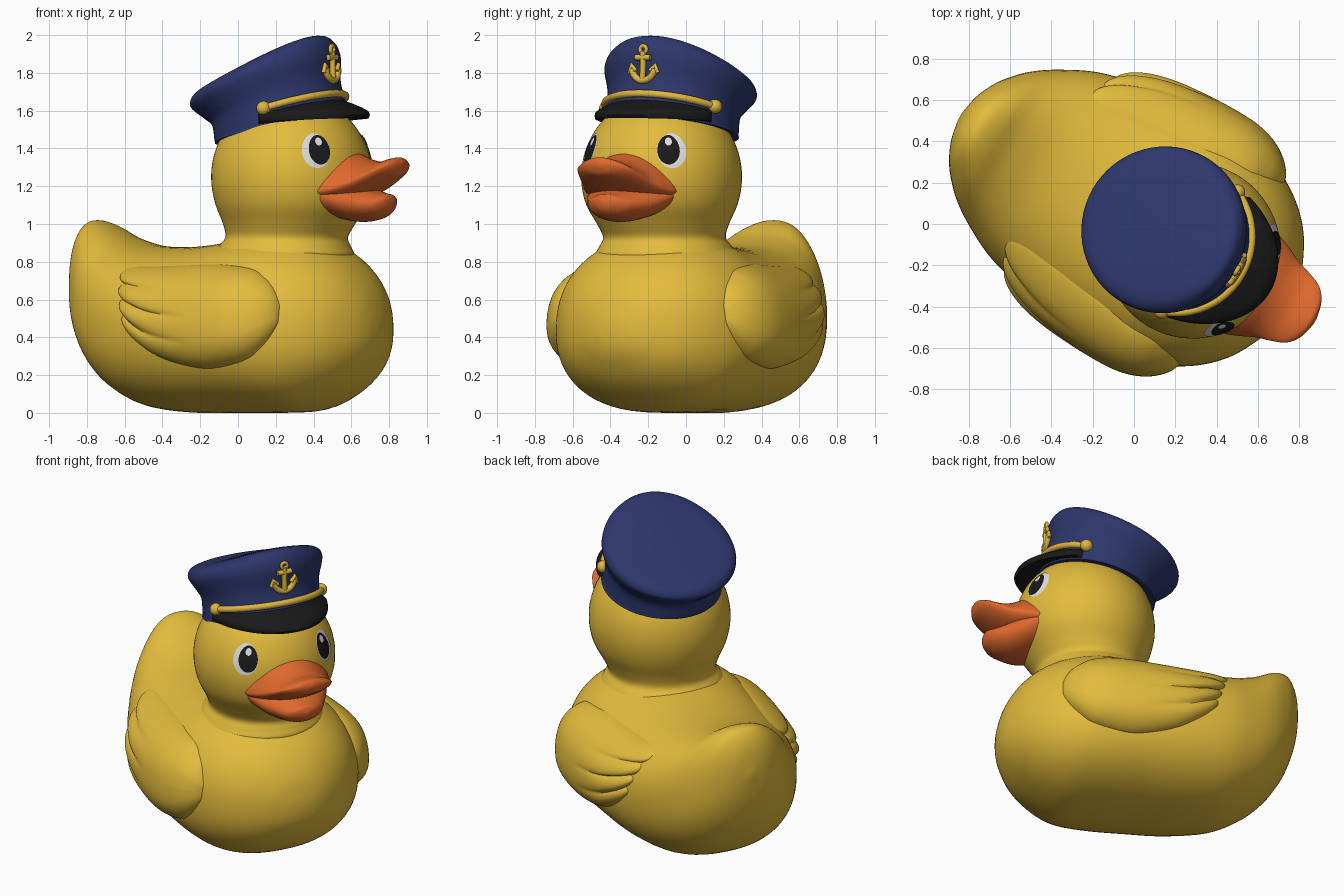
import bpy, bmesh, math
from math import sin, cos, pi, radians, sqrt
from mathutils import Vector

if "Cube" in bpy.data.objects:
    bpy.data.objects.remove(bpy.data.objects["Cube"])

YAW = radians(-30)   # the whole toy is turned towards +x
MID = 0.03           # sideways offset of its symmetry plane
CAPV = 0.018         # extra sideways offset of the cap


def mat(name, r, g, b):
    m = bpy.data.materials.new(name)
    m.diffuse_color = (r, g, b, 1)
    m.use_nodes = True
    m.node_tree.nodes["Principled BSDF"].inputs["Base Color"].default_value = m.diffuse_color
    return m


yellow = mat("duck yellow", 0.77, 0.50, 0.046)
orange = mat("beak orange", 0.74, 0.14, 0.026)
navy = mat("cap navy", 0.026, 0.038, 0.15)
black = mat("black", 0.010, 0.010, 0.010)
white = mat("white", 0.75, 0.75, 0.75)
gold = mat("gold trim", 0.74, 0.47, 0.055)


def world(u, v, z):
    """forward, left, up -> world"""
    v += MID
    return Vector((u * cos(YAW) - v * sin(YAW), u * sin(YAW) + v * cos(YAW), z))


def resample(rows, n):
    """smooth spline through the rows of numbers"""
    out = []
    for i in range(len(rows) - 1):
        a, b, c, d = (rows[max(0, min(len(rows) - 1, i + k))] for k in (-1, 0, 1, 2))
        for j in range(n):
            t = j / n
            out.append([q + 0.5 * t * (r - p + t * (2 * p - 5 * q + 4 * r - s + t * (3 * (q - r) + s - p)))
                        for p, q, r, s in zip(a, b, c, d)])
    return out + [list(rows[-1])]


def lookup(rows, x):
    """row at first-column value x"""
    x = max(rows[0][0], min(rows[-1][0], x))
    for a, b in zip(rows, rows[1:]):
        if a[0] <= x <= b[0]:
            t = (x - a[0]) / (b[0] - a[0])
            return [p + t * (q - p) for p, q in zip(a, b)]


def activate(ob):
    bpy.context.collection.objects.link(ob)
    bpy.ops.object.select_all(action='DESELECT')
    ob.select_set(True)
    bpy.context.view_layer.objects.active = ob


def grid(name, rings, m, closed=True):
    """skin rows of points; closed rows become a capped loft"""
    bm = bmesh.new()
    vs = [[bm.verts.new(world(*p)) for p in ring] for ring in rings]
    n = len(vs[0])
    for a, b in zip(vs, vs[1:]):
        for i in range(n if closed else n - 1):
            bm.faces.new((a[i], a[(i + 1) % n], b[(i + 1) % n], b[i]))
    if closed:
        bm.faces.new(vs[0])
        bm.faces.new(vs[-1])
    finish(name, bm, m)


def finish(name, bm, m):
    bmesh.ops.recalc_face_normals(bm, faces=bm.faces)
    me = bpy.data.meshes.new(name)
    bm.to_mesh(me)
    bm.free()
    me.materials.append(m)
    activate(bpy.data.objects.new(name, me))
    bpy.ops.object.shade_smooth_by_angle(angle=radians(50))


def egg_loft(name, rows, m, n=48, top=1.0, low=1.0):
    """rows: forward position, bottom, widest height, top, half width"""
    rings = []
    for u, zb, zm, zt, w in resample(rows, 6):
        ring = []
        for i in range(n):
            c, s = cos(2 * pi * i / n), sin(2 * pi * i / n)
            h, e = (zt - zm, top) if s > 0 else (zb - zm, low)
            wide = math.copysign(abs(c) ** min(e, 1), c)
            ring.append((u, w * wide, max(0, zm + h * abs(s) ** e)))
        rings.append(ring)
    grid(name, rings, m)


def tube(name, pts, r, m, closed=False):
    cu = bpy.data.curves.new(name, 'CURVE')
    cu.dimensions = '3D'
    cu.bevel_depth, cu.bevel_resolution, cu.use_fill_caps = r, 3, True
    sp = cu.splines.new('POLY')
    sp.points.add(len(pts) - 1)
    for p, q in zip(sp.points, pts):
        p.co = (*world(*q), 1)
    sp.use_cyclic_u = closed
    cu.materials.append(m)
    activate(bpy.data.objects.new(name, cu))
    bpy.ops.object.convert(target='MESH')
    bpy.ops.object.shade_smooth_by_angle(angle=radians(50))


# Body with upturned tail
BODY = [(-.99, .72, .74, .76, .02), (-.97, .56, .72, .90, .12), (-.93, .42, .66, .99, .21),
        (-.88, .32, .60, 1.02, .28), (-.80, .21, .55, 1.0, .36), (-.68, .11, .50, .935, .44),
        (-.50, .03, .47, .885, .525), (-.25, 0, .45, .88, .58), (0, 0, .44, .91, .60),
        (.25, 0, .43, .955, .595), (.45, .012, .43, .925, .555), (.60, .075, .44, .86, .475),
        (.72, .165, .44, .76, .36), (.80, .27, .44, .64, .22), (.835, .35, .44, .53, .11),
        (.845, .42, .44, .46, .02)]
E_TOP, E_LOW = 0.91, 0.87
egg_loft("body", BODY, yellow, 64, E_TOP, E_LOW)
BODY_FINE = resample(BODY, 6)


def body_half(u, z):
    _, zb, zm, zt, w = lookup(BODY_FINE, u)
    h, e = (zt - zm, E_TOP) if z > zm else (zm - zb, E_LOW)
    return w * max(0, 1 - (abs(z - zm) / h) ** (2 / e)) ** (e / 2)


# Wings: a raised skin that hugs the body, with four feather ends
WING = resample([(0, .48, .57), (.04, .41, .65), (.1, .345, .71), (.2, .28, .765), (.42, .235, .787),
                 (.6, .25, .782), (.78, .30, .777), (.93, .385, .775), (1, .45, .765)], 4)
for side, k in (("right", -1), ("left", 1)):
    rows = []
    for i in range(61):
        s = 0.5 - 0.5 * cos(pi * i / 60)
        _, zb, zt = lookup(WING, s)
        row = []
        for j in range(65):
            f = sin(pi / 2 * (-1 + 2 * j / 64))
            feather = sqrt(abs(sin(pi * (f + 1) * 2)))
            u = .53 + s * (-.50 + .10 * (1 - f) / 2 + .03 * (1 - feather) - .53)
            z = (zb + zt) / 2 + f * (zt - zb) / 2
            th = .115 - .028 * s
            th *= sqrt(max(0, 1 - abs(f) ** 3.2)) * sqrt(max(0, 1 - s ** 9))
            th *= sqrt(1 - (1 - min(1, s / .3)) ** 2)
            th -= .022 * (1 - feather) * max(0, min(1, (s - .5) / .35)) * (abs(f) < .8)
            row.append((u, k * (body_half(u, z) + th - .01), z))
        rows.append(row)
    grid(f"{side}_wing", rows, yellow, False)

# Head and neck: height, radius, centre
HEAD = resample([(.76, .34, .26), (.83, .375, .262), (.88, .352, .268), (.93, .325, .28), (1.0, .35, .295),
                 (1.1, .40, .308), (1.2, .423, .31), (1.3, .423, .31), (1.4, .40, .31), (1.5, .35, .31),
                 (1.58, .28, .31), (1.65, .2, .31), (1.69, .1, .31), (1.70, .01, .31)], 5)
grid("head", [[(h + r * cos(2 * pi * i / 64), r * sin(2 * pi * i / 64), z) for i in range(64)]
              for z, r, h in HEAD], yellow)

# Eyes: thin plates on the head (angle, height, half width, half height, lift)
for side, s in (("right", -1), ("left", 1)):
    for name, ang, ez, rw, rh, lift, m in (("eye_white", 39.5, 1.388, .076, .092, .004, white),
                                           ("pupil", 37, 1.393, .058, .078, .008, black),
                                           ("eye_glint", 37, 1.437, .019, .021, .011, white)):
        rings = []
        for r in (1, .8, .6, .4, .2, .02):
            ring = []
            for i in range(40):
                a = 2 * pi * i / 40
                z = ez + rh * r * sin(a)
                t = s * (radians(ang) + rw * r * cos(a) / .4) - radians(1.8)
                q = lookup(HEAD, z)[1] + lift
                ring.append((.31 + q * cos(t), q * sin(t), z))
            rings.append(ring)
        grid(f"{side}_{name}", rings, m)

# Beak
egg_loft("upper_beak", [(.50, 1.11, 1.175, 1.37, .27), (.62, 1.11, 1.175, 1.395, .275),
                        (.70, 1.125, 1.19, 1.378, .25), (.78, 1.15, 1.22, 1.345, .212),
                        (.86, 1.19, 1.26, 1.33, .187), (.93, 1.235, 1.295, 1.347, .155),
                        (.975, 1.265, 1.315, 1.352, .095), (.995, 1.305, 1.315, 1.33, .015)], orange, top=1.5)
egg_loft("lower_beak", [(.50, 1.045, 1.165, 1.24, .265), (.62, 1.03, 1.155, 1.24, .262),
                        (.72, 1.012, 1.125, 1.22, .22), (.80, 1.015, 1.11, 1.19, .17),
                        (.87, 1.035, 1.105, 1.165, .125), (.915, 1.07, 1.12, 1.155, .07),
                        (.93, 1.105, 1.115, 1.125, .012)], orange, low=1.1)

# Cap: rings given by rear point, front point, half width and side sag
CAP = [(.0, 1.46, .50, 1.57, .25, 0), (-.10, 1.42, .595, 1.57, .355, 0), (-.115, 1.43, .595, 1.60, .358, 0),
       (-.13, 1.51, .555, 1.72, .355, 0), (-.18, 1.55, .54, 1.79, .372, .005), (-.25, 1.60, .54, 1.87, .40, .015),
       (-.255, 1.635, .533, 1.92, .405, .02), (-.23, 1.67, .51, 1.97, .385, .025), (-.17, 1.70, .46, 1.997, .32, .025),
       (-.02, 1.765, .33, 1.945, .17, .01), (.13, 1.84, .16, 1.855, .015, 0)]
grid("cap", [[((ru + fu) / 2 + (fu - ru) / 2 * cos(t), CAPV + w * sin(t),
               (rz + fz) / 2 + (fz - rz) / 2 * cos(t) - sag * sin(t) ** 2)
              for t in (2 * pi * i / 64 for i in range(64))]
             for ru, rz, fu, fz, w, sag in resample(CAP, 4)], navy)

# Visor
rings = []
for i in range(41):
    a = radians(-82 + 151 * i / 40)
    c, s = cos(a), sin(a)
    prof = []
    for t, dz in ((0, .03), (.35, .03), (.7, .026), (.94, .018), (1, 0), (.94, -.02), (.7, -.028), (0, -.03)):
        r, w = .32 + .17 * t, .34 + .03 * t
        z = (1.54 + .09 * c) * (1 - t) + (1.56 + .018 * c) * t
        prof.append((.245 + r * c, CAPV + w * s, z + dz))
    rings.append(prof)
grid("visor", rings, black)

# Gold strap with a button at each end
strap = [(.218 + .355 * cos(a), CAPV + .364 * sin(a), 1.578 + .113 * cos(a))
         for a in (radians(-72 + 139 * i / 30) for i in range(31))]
tube("cap_strap", strap, .02, gold)
for side, p in (("right", strap[0]), ("left", strap[-1])):
    bm = bmesh.new()
    bmesh.ops.create_uvsphere(bm, u_segments=24, v_segments=12, radius=.038)
    bmesh.ops.translate(bm, verts=bm.verts, vec=world(*p))
    finish(f"{side}_strap_button", bm, gold)


# Anchor badge, drawn flat and wrapped on the cap front
def on_cap(p, q):
    a = (p + .005) / .4
    f = .553 - .008 * max(0, (q - 1.72) / .2)
    return .14 + (f - .14) * cos(a), CAPV + .4 * sin(a), q


def stroke(name, pts, r, closed=False):
    tube(name, [on_cap(*p) for p in pts], r, gold, closed)


stroke("anchor_shank", [(0, 1.765 + .15 * i / 6) for i in range(7)], .016)
stroke("anchor_bar", [(-.045 + .015 * i, 1.882) for i in range(7)], .016)
stroke("anchor_ring", [(.019 * cos(k * pi / 8), 1.925 + .019 * sin(k * pi / 8)) for k in range(16)], .011, True)
stroke("anchor_arms", [(.07 * sin(t), 1.835 - .075 * cos(t))
                       for t in (radians(-80 + 10 * k) for k in range(17))], .018)
for side, s in (("right", -1), ("left", 1)):
    stroke(f"{side}_anchor_fluke", [(s * .044, 1.81), (s * .072, 1.842), (s * .084, 1.80)], .013)
